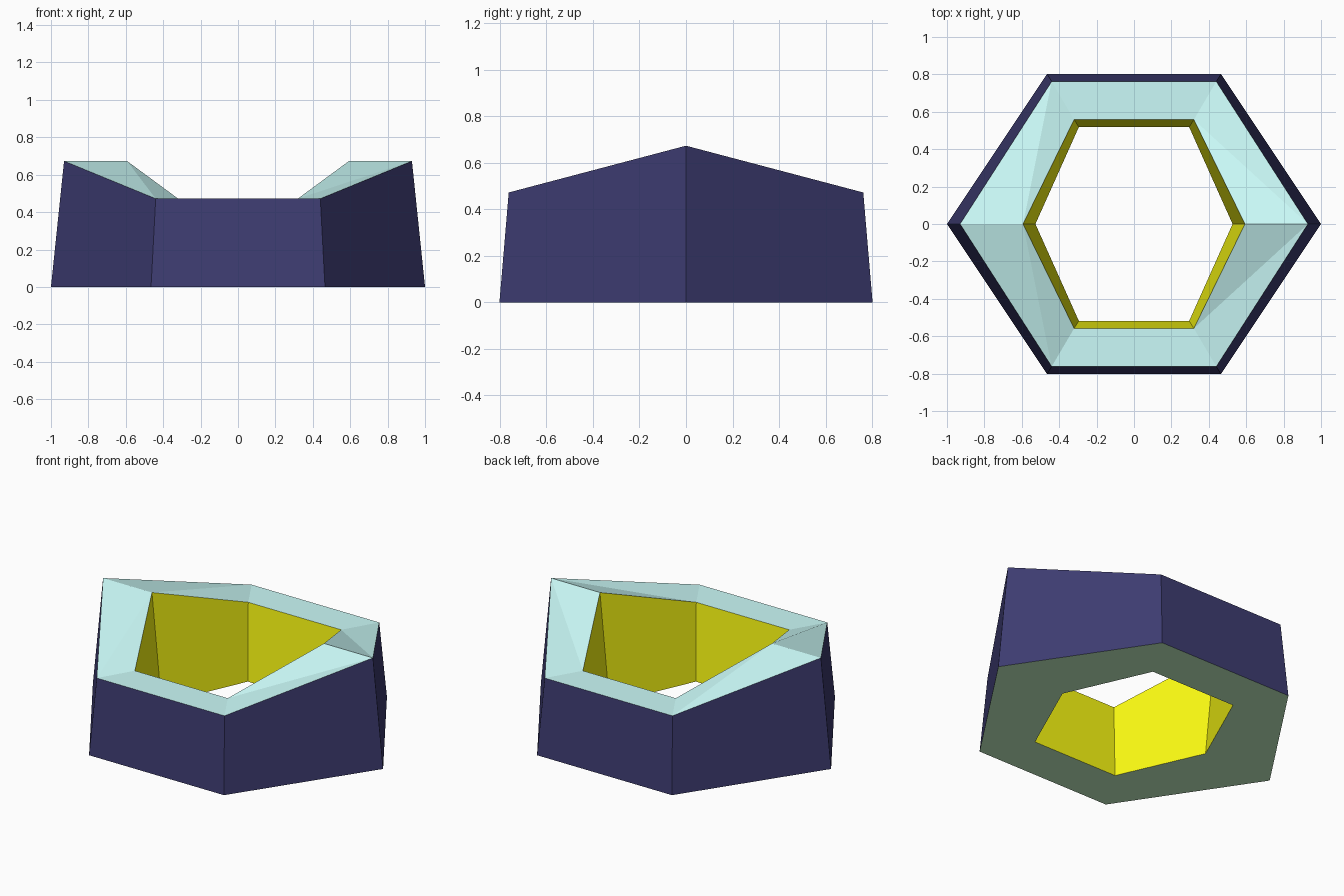
import bpy, bmesh

if "Cube" in bpy.data.objects:
    bpy.data.objects.remove(bpy.data.objects["Cube"])

def hexagon(bm, tip_x, corner_x, corner_y, tip_z=0, corner_z=0):
    pts = [(tip_x, 0, tip_z), (corner_x, corner_y, corner_z), (-corner_x, corner_y, corner_z),
           (-tip_x, 0, tip_z), (-corner_x, -corner_y, corner_z), (corner_x, -corner_y, corner_z)]
    return [bm.verts.new(p) for p in pts]

def material(name, colour):
    m = bpy.data.materials.new(name)
    m.diffuse_color = (*colour, 1)
    m.use_nodes = True
    m.node_tree.nodes["Principled BSDF"].inputs["Base Color"].default_value = m.diffuse_color
    return m

bm = bmesh.new()

# Four hexagonal loops: outer and inner, base and raised rim
outer_base = hexagon(bm, 1.0, 0.465, 0.802)
outer_rim = hexagon(bm, 0.93, 0.44, 0.762, 0.673, 0.472)
inner_rim = hexagon(bm, 0.593, 0.32, 0.558, 0.673, 0.472)
inner_base = hexagon(bm, 0.527, 0.295, 0.518)

def face(verts, slot):
    bm.faces.new(verts).material_index = slot

for i in range(6):
    j = (i + 1) % 6
    # Outer wall, inner wall, underside
    face((outer_base[i], outer_base[j], outer_rim[j], outer_rim[i]), 0)
    face((inner_rim[i], inner_rim[j], inner_base[j], inner_base[i]), 2)
    face((inner_base[i], inner_base[j], outer_base[j], outer_base[i]), 3)
    # Rim: flat at front and back, twisted sides split along their creases
    a, b, c, d = outer_rim[i], outer_rim[j], inner_rim[j], inner_rim[i]
    if i in (1, 4):
        face((a, b, c, d), 1)
    elif i < 3:
        face((a, b, c), 1)
        face((a, c, d), 1)
    else:
        face((a, b, d), 1)
        face((b, c, d), 1)

bmesh.ops.recalc_face_normals(bm, faces=bm.faces[:])
mesh = bpy.data.meshes.new("hexagonal_ring")
bm.to_mesh(mesh)
bm.free()

# Colours: outer wall, rim, inner wall, underside
for name, colour in (("outer_navy", (0.047, 0.045, 0.165)), ("rim_cyan", (0.60, 0.97, 0.95)),
                     ("inner_yellow", (0.98, 0.98, 0.006)), ("base_green", (0.58, 0.92, 0.58))):
    mesh.materials.append(material(name, colour))
bpy.context.collection.objects.link(bpy.data.objects.new("hexagonal_ring", mesh))
